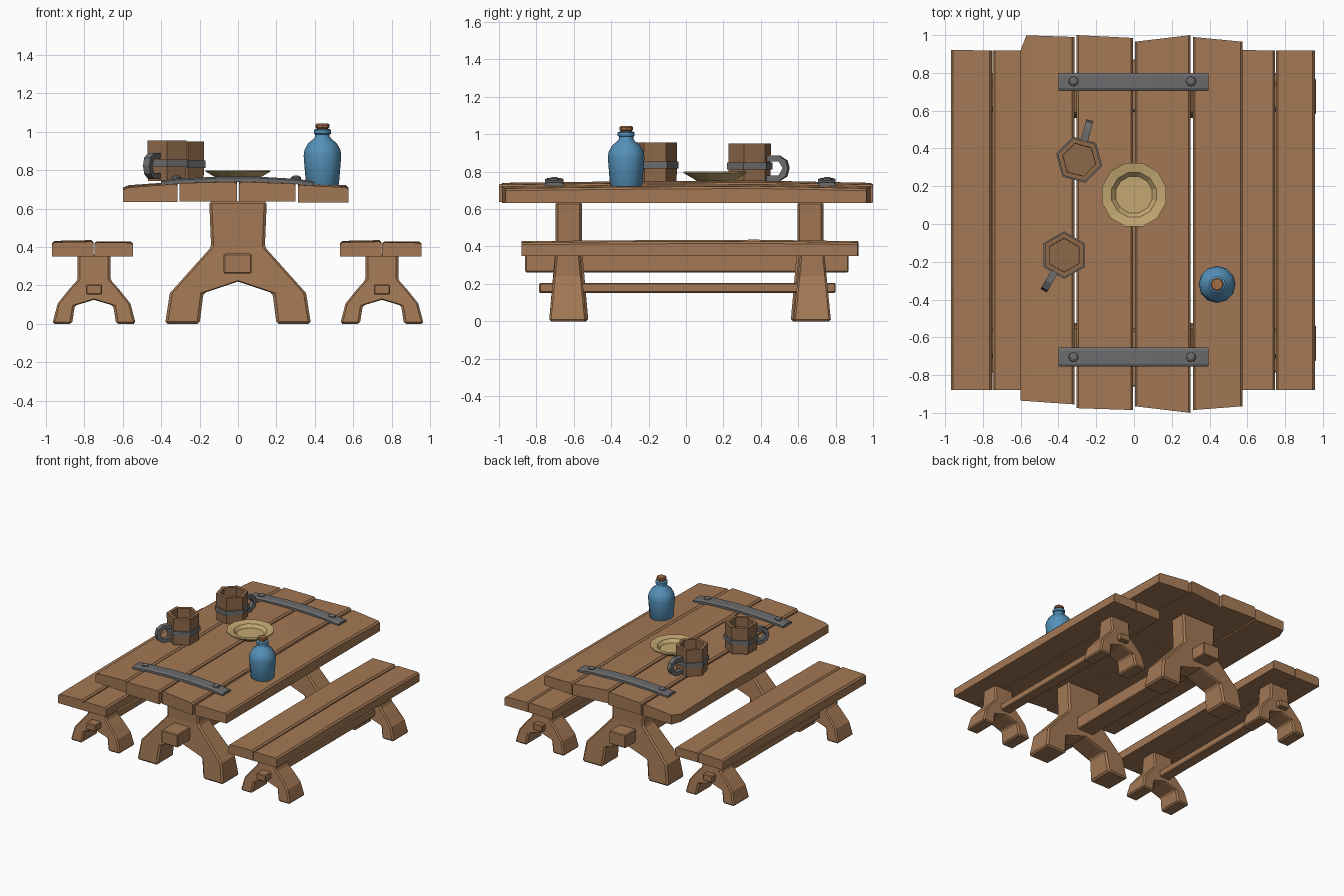
import bpy, bmesh, math
from mathutils import Matrix

if "Cube" in bpy.data.objects:
    bpy.data.objects.remove(bpy.data.objects["Cube"])


def mat(name, rgb):
    m = bpy.data.materials.new(name)
    m.diffuse_color = (*rgb, 1)
    m.use_nodes = True
    m.node_tree.nodes["Principled BSDF"].inputs["Base Color"].default_value = m.diffuse_color
    return m


WOOD = mat("oak wood", (0.37, 0.19, 0.09))
DARK = mat("mug wood", (0.27, 0.14, 0.068))
IRON = mat("grey iron", (0.15, 0.15, 0.155))
GLASS = mat("blue glaze", (0.09, 0.28, 0.48))
DISH = mat("straw clay", (0.55, 0.39, 0.17))
CORK = mat("cork", (0.36, 0.15, 0.06))


def finish(name, bm, m, bevel=0.0, smooth=False):
    bmesh.ops.remove_doubles(bm, verts=bm.verts, dist=1e-5)
    bmesh.ops.recalc_face_normals(bm, faces=bm.faces)
    me = bpy.data.meshes.new(name)
    bm.to_mesh(me)
    bm.free()
    ob = bpy.data.objects.new(name, me)
    bpy.context.collection.objects.link(ob)
    me.materials.append(m)
    if bevel:
        b = ob.modifiers.new("bevel", 'BEVEL')
        b.width, b.segments, b.limit_method = bevel, 1, 'ANGLE'
        b.angle_limit = math.radians(40)
    if smooth:
        bpy.ops.object.select_all(action='DESELECT')
        ob.select_set(True)
        bpy.context.view_layer.objects.active = ob
        bpy.ops.object.shade_smooth_by_angle(angle=math.radians(40))
    return ob


def box(name, x0, x1, y0, y1, z0, z1, m, bevel=0.006):
    bm = bmesh.new()
    M = Matrix.Translation(((x0 + x1) / 2, (y0 + y1) / 2, (z0 + z1) / 2))
    bmesh.ops.create_cube(bm, size=1, matrix=M @ Matrix.Diagonal((x1 - x0, y1 - y0, z1 - z0, 1)))
    return finish(name, bm, m, bevel)


def plank(name, x0, x1, front, back, z0, zl, zr, c=0.012, notch=0.0, sag=0.012):
    """Rough board: front/back are y at the left and right edge; zl/zr top heights."""
    bm = bmesh.new()
    cl = 0.03 if notch else c
    sec = [(x0, z0), (x0 + cl, z0), (x1, z0), (x1, zr - c), (x1 - c, zr), (x0 + cl, zl), (x0, zl - c)]
    rows = []
    for f, dz in ((0, -sag), (0.3, -sag * 0.4), (0.7, 0), (1, -sag)):
        row = []
        for i, (x, z) in enumerate(sec):
            t = (x - x0) / (x1 - x0)
            ya = front[0] + (front[1] - front[0]) * t
            yb = back[0] + (back[1] - back[0]) * t
            if i in (0, 6) and f == 1:
                yb -= notch
            row.append(bm.verts.new((x, ya + (yb - ya) * f, z + (dz if i > 2 else 0))))
        rows.append(row)
    for a, b in zip(rows, rows[1:]):
        for i in range(7):
            j = (i + 1) % 7
            bm.faces.new((a[i], a[j], b[j], b[i]))
    for r in (rows[0], rows[-1]):
        bm.faces.new(r[1:6])
        bm.faces.new((r[0], r[1], r[5], r[6]))
    return finish(name, bm, WOOD)


def leg(name, rows, cx, cy, half, bevel):
    """Forked trestle: rows of (outer x, z, inner x, z); half gives y half-thickness at z."""
    bm = bmesh.new()
    for s in (-1, 1):
        def v(x, z, side):
            return bm.verts.new((cx + s * x, cy + side * half(z), z))
        for a, b in zip(rows, rows[1:]):
            for side in (-1, 1):
                bm.faces.new([v(*p, side) for p in (a[:2], a[2:], b[2:], b[:2])])
            bm.faces.new([v(*a[:2], -1), v(*a[:2], 1), v(*b[:2], 1), v(*b[:2], -1)])
            if a[2] or b[2]:
                bm.faces.new([v(*a[2:], -1), v(*a[2:], 1), v(*b[2:], 1), v(*b[2:], -1)])
        for r in (rows[0], rows[-1]):
            bm.faces.new([v(*r[:2], -1), v(*r[:2], 1), v(*r[2:], 1), v(*r[2:], -1)])
    return finish(name, bm, WOOD, bevel)


def lathe(name, prof, n, loc, m, phase=0.0, closed=False, smooth=False):
    bm = bmesh.new()
    rings = []
    for r, z in prof:
        rings.append([bm.verts.new((loc[0] + r * math.cos(phase + k * math.tau / n),
                                    loc[1] + r * math.sin(phase + k * math.tau / n),
                                    loc[2] + z)) for k in range(n)])
    pairs = list(zip(rings, rings[1:])) + ([(rings[-1], rings[0])] if closed else [])
    for a, b in pairs:
        for k in range(n):
            j = (k + 1) % n
            bm.faces.new((a[k], a[j], b[j], b[k]))
    if not closed:
        bm.faces.new(rings[0])
        bm.faces.new(rings[-1])
    return finish(name, bm, m, smooth=smooth)


# table top boards
plank("table_board_1", -0.60, -0.315, (-0.935, -0.955), (1.0, 0.99), 0.635, 0.722, 0.74, notch=0.08)
plank("table_board_2", -0.305, -0.005, (-0.975, -0.985), (1.0, 0.985), 0.637, 0.745, 0.752)
plank("table_board_3", 0.005, 0.30, (-0.965, -1.0), (0.965, 1.0), 0.637, 0.752, 0.742)
plank("table_board_4", 0.312, 0.575, (-0.985, -0.965), (0.99, 0.965), 0.632, 0.735, 0.722)

# table trestles and stretcher
T_ROWS = [(0.15, 0.64, 0, 0.64), (0.14, 0.40, 0, 0.40), (0.25, 0.277, 0, 0.22),
          (0.355, 0.16, 0.18, 0.16), (0.38, 0, 0.20, 0)]
for tag, y in (("front", -0.627), ("back", 0.665)):
    leg("table_leg_" + tag, T_ROWS, 0, y, lambda z: 0.07 + 0.035 * max(0, 0.4 - z) / 0.4, 0.012)
box("table_stretcher", -0.075, 0.07, -0.86, 0.87, 0.262, 0.365, WOOD)

# benches: two boards, two trestles and a stretcher each
B_ROWS = [(0.085, 0.36, 0, 0.36), (0.085, 0.23, 0, 0.23), (0.13, 0.18, 0, 0.125),
          (0.19, 0.105, 0.10, 0.095), (0.217, 0, 0.115, 0)]
for tag, cx, x0, x1 in (("left", -0.75, -0.97, -0.547), ("right", 0.75, 0.532, 0.957)):
    mid = (x0 + x1) / 2 + (0.005 if cx > 0 else 0.008)
    plank(tag + "_bench_board_1", x0, mid - 0.002, (-0.88, -0.88), (0.922, 0.918), 0.35, 0.432, 0.436, sag=0.008)
    plank(tag + "_bench_board_2", mid + 0.002, x1, (-0.88, -0.88), (0.918, 0.918), 0.35, 0.43, 0.428, sag=0.006)
    for end, y in (("front", -0.632), ("back", 0.675)):
        leg(tag + "_bench_leg_" + end, B_ROWS, cx, y, lambda z: 0.065 + 0.035 * (0.36 - z) / 0.36, 0.01)
    box(tag + "_bench_stretcher", cx - 0.042, cx + 0.042, -0.785, 0.80, 0.152, 0.205, WOOD)

# iron straps with rivets
for tag, y0, y1, yr in (("front", -0.755, -0.655, -0.705), ("back", 0.705, 0.80, 0.755)):
    bm = bmesh.new()
    rows = []
    for x, z in ((-0.40, 0.748), (-0.31, 0.757), (-0.1, 0.767), (0.1, 0.767), (0.31, 0.755), (0.395, 0.742)):
        rows.append([bm.verts.new(p) for p in (
            (x, y0, z - 0.028), (x, y1, z - 0.028), (x, y1, z - 0.008),
            (x, y1 - 0.015, z), (x, y0 + 0.015, z), (x, y0, z - 0.008))])
    for a, b in zip(rows, rows[1:]):
        for i in range(6):
            j = (i + 1) % 6
            bm.faces.new((a[i], a[j], b[j], b[i]))
    bm.faces.new(rows[0])
    bm.faces.new(rows[-1])
    finish(tag + "_strap", bm, IRON)
    for k, x in enumerate((-0.32, 0.302)):
        lathe(f"{tag}_rivet_{k + 1}", [(0.027, 0), (0.025, 0.012), (0.012, 0.02)], 8, (x, yr, 0.752), IRON)

# wooden mugs: hexagonal body, iron band and curved handle
for k, (x, y, z, ang) in enumerate(((-0.37, -0.165, 0.745, -120), (-0.29, 0.34, 0.74, 75))):
    a = math.radians(ang)
    ph = a + math.radians(30)
    lathe(f"mug_body_{k + 1}", [(0.115, 0), (0.118, 0.21), (0.09, 0.21), (0.088, 0.04)], 6, (x, y, z), DARK, ph)
    lathe(f"mug_band_{k + 1}", [(0.126, 0.072), (0.126, 0.11), (0.112, 0.11), (0.112, 0.072)], 6,
          (x, y, z), IRON, ph, closed=True)
    path = [(0.095, 0.145, 0.115), (0.165, 0.145, 0.115), (0.205, 0.12, 0.10), (0.217, 0.08, 0.08),
            (0.205, 0.035, 0.055), (0.165, 0.01, 0.04), (0.095, 0.01, 0.04)]
    bm = bmesh.new()
    rows = []
    for r, zo, zi in path:
        ri = r if r < 0.17 else r - 0.03
        rows.append([bm.verts.new((x + rr * math.cos(a) - w * math.sin(a),
                                   y + rr * math.sin(a) + w * math.cos(a), z + zz))
                     for rr, zz, w in ((r, zo, -0.019), (r, zo, 0.019), (ri, zi, 0.019), (ri, zi, -0.019))])
    for p, q in zip(rows, rows[1:]):
        for i in range(4):
            j = (i + 1) % 4
            bm.faces.new((p[i], p[j], q[j], q[i]))
    bm.faces.new(rows[0])
    bm.faces.new(rows[-1])
    finish(f"mug_handle_{k + 1}", bm, IRON)

# plate
lathe("plate", [(0.10, 0), (0.125, 0.015), (0.175, 0.043), (0.175, 0.05), (0.122, 0.04), (0.10, 0.016)],
      12, (0, 0.155, 0.75), DISH, math.radians(15))

# bottle and stopper
lathe("bottle", [(0.078, 0), (0.086, 0.012), (0.098, 0.16), (0.094, 0.19), (0.075, 0.225), (0.045, 0.25),
                 (0.038, 0.262), (0.038, 0.272), (0.045, 0.276), (0.045, 0.294), (0.038, 0.299), (0.025, 0.299)],
      12, (0.44, -0.32, 0.715), GLASS, smooth=True)
lathe("stopper", [(0.03, 0), (0.03, 0.015), (0.036, 0.02), (0.036, 0.034), (0.03, 0.04)], 8,
      (0.44, -0.32, 1.003), CORK)
